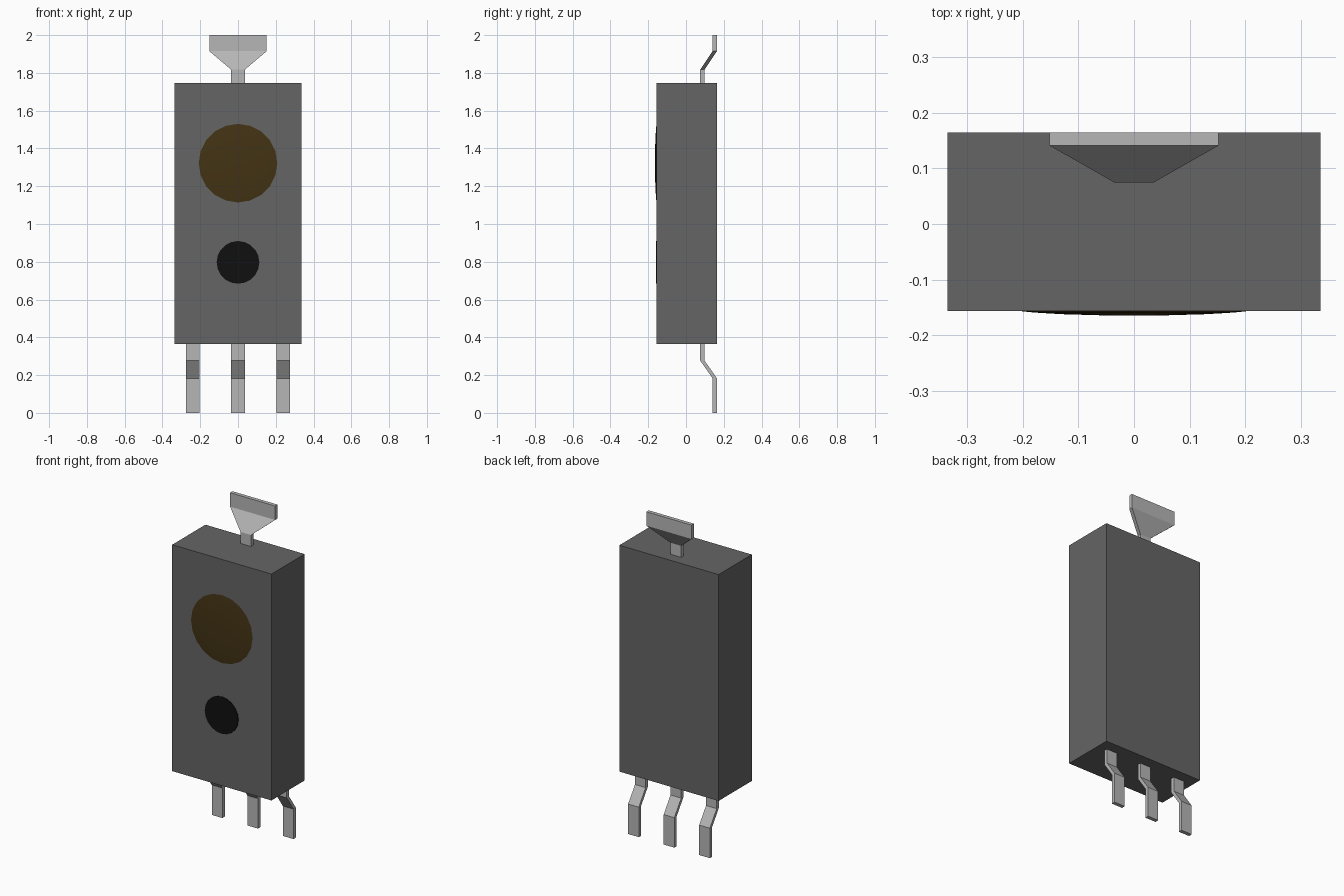
import bpy, bmesh, math
from mathutils import Matrix, Vector

cube = bpy.data.objects.get("Cube")
if cube:
    bpy.data.objects.remove(cube, do_unlink=True)


def material(name, color):
    m = bpy.data.materials.new(name)
    m.use_nodes = True
    m.diffuse_color = (*color, 1)
    m.node_tree.nodes["Principled BSDF"].inputs["Base Color"].default_value = (*color, 1)
    return m


casing = material("dark grey casing", (0.13, 0.13, 0.13))
metal = material("light grey metal", (0.47, 0.47, 0.47))
amber = material("dark amber lens", (0.055, 0.033, 0.007))
black = material("black window", (0.005, 0.005, 0.005))


def finish(name, bm, mat):
    bmesh.ops.recalc_face_normals(bm, faces=bm.faces)
    mesh = bpy.data.meshes.new(name)
    bm.to_mesh(mesh)
    bm.free()
    mesh.materials.append(mat)
    ob = bpy.data.objects.new(name, mesh)
    bpy.context.collection.objects.link(ob)
    return ob


def bent_strip(name, x, stations):
    """Sheet metal strip; each station is (z, front y, half width)."""
    bm = bmesh.new()
    rings = [[bm.verts.new((x + sx * w, y + t, z)) for sx, t in
              ((-1, 0), (1, 0), (1, THICK), (-1, THICK))] for z, y, w in stations]
    for a, b in zip(rings, rings[1:]):
        for i in range(4):
            j = (i + 1) % 4
            bm.faces.new((a[i], a[j], b[j], b[i]))
    bm.faces.new(rings[0])
    bm.faces.new(rings[-1])
    return finish(name, bm, metal)


def lens(name, z, profile, mat, sides=20):
    """Disc on the front face; profile is (radius, y) from rim to centre."""
    bm = bmesh.new()
    rings = [[bm.verts.new((r * math.sin(math.tau * i / sides), y,
                            z + r * math.cos(math.tau * i / sides)))
              for i in range(sides)] for r, y in profile]
    for a, b in zip(rings, rings[1:]):
        for i in range(sides):
            j = (i + 1) % sides
            bm.faces.new((a[i], a[j], b[j], b[i]))
    bm.faces.new(rings[-1])
    return finish(name, bm, mat)


THICK = 0.023
FRONT, BACK = -0.156, 0.164
BOTTOM, TOP = 0.365, 1.747
INNER, OUTER = 0.075, BACK - THICK

# Casing block
bm = bmesh.new()
bmesh.ops.create_cube(bm, size=1, matrix=Matrix.Translation(
    Vector((0, (FRONT + BACK) / 2, (BOTTOM + TOP) / 2)))
    @ Matrix.Diagonal((0.67, BACK - FRONT, TOP - BOTTOM, 1)))
finish("casing", bm, casing)

# Three bent legs
for side, x in (("right", -0.24), ("middle", 0), ("left", 0.24)):
    bent_strip(side + "_leg", x, [(0, OUTER, 0.036), (0.183, OUTER, 0.036),
                                  (0.277, INNER, 0.036), (BOTTOM + 0.02, INNER, 0.036)])

# Flared tab on top
bent_strip("top_tab", 0, [(TOP - 0.02, INNER, 0.036), (1.817, INNER, 0.036),
                          (1.915, OUTER, 0.152), (2, OUTER, 0.152)])

# Domed lens and flat round window
dome = lens("large_lens", 1.322, [(0.208, FRONT), (0.18, -0.159), (0.13, -0.162),
                                  (0.06, -0.164)], amber)
lens("small_window", 0.797, [(0.113, FRONT), (0.113, -0.16)], black)

# Smooth shading on the dome
bpy.ops.object.select_all(action="DESELECT")
dome.select_set(True)
bpy.context.view_layer.objects.active = dome
bpy.ops.object.shade_smooth_by_angle()
